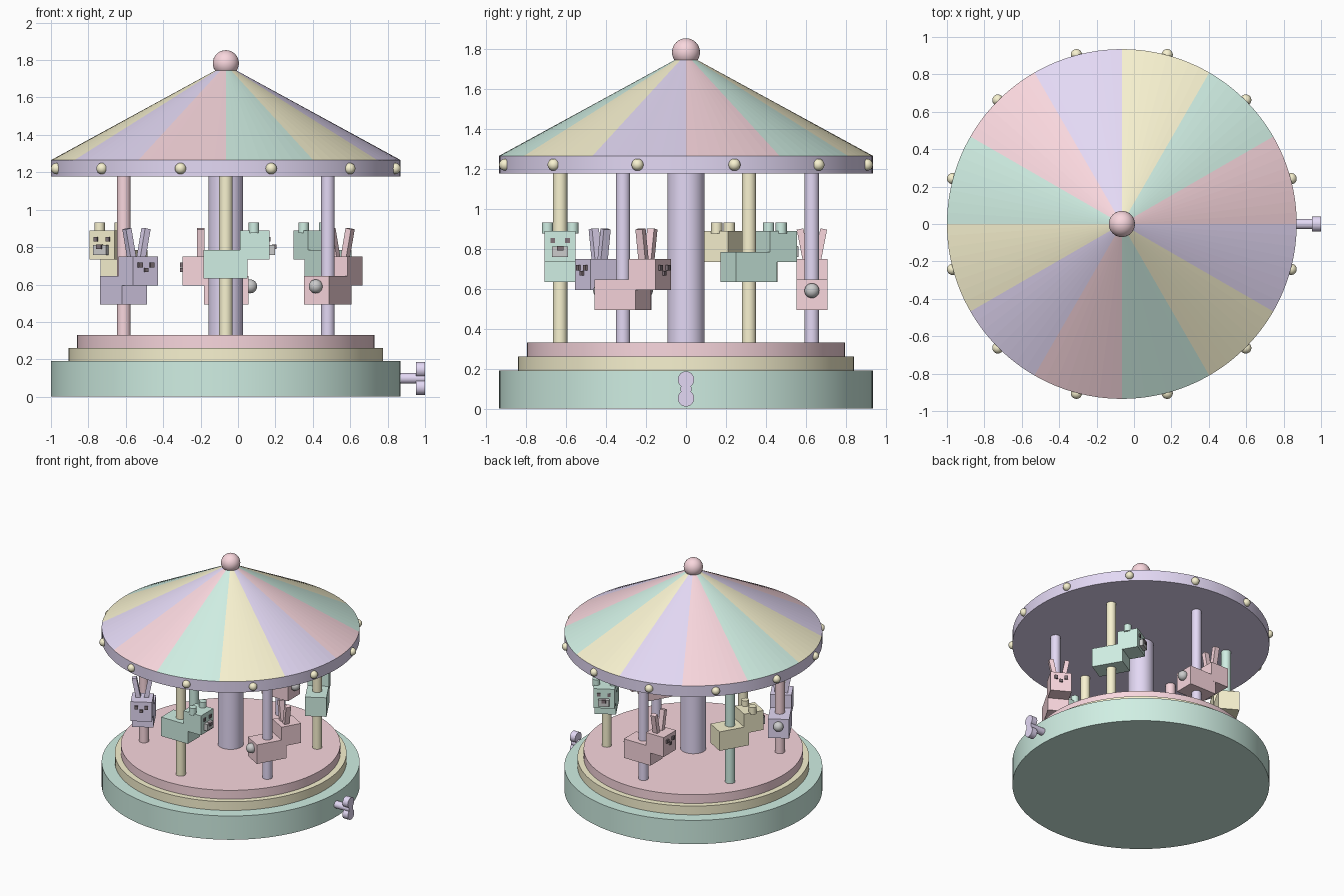
import bpy, bmesh
from math import radians, sin, cos, pi
from mathutils import Matrix

if "Cube" in bpy.data.objects:
    bpy.data.objects.remove(bpy.data.objects["Cube"])

CX = -0.065   # carousel axis (the winding key sticks out on +x)


def material(name, rgb):
    m = bpy.data.materials.new(name)
    m.diffuse_color = (*rgb, 1)
    m.use_nodes = True
    m.node_tree.nodes["Principled BSDF"].inputs["Base Color"].default_value = m.diffuse_color
    return m


PINK = material("pink", (0.95, 0.68, 0.73))
GREEN = material("green", (0.63, 0.86, 0.77))
YELLOW = material("yellow", (0.94, 0.89, 0.63))
PURPLE = material("purple", (0.77, 0.69, 0.91))
DARK = material("dark", (0.22, 0.17, 0.19))
WHITE = material("white", (0.95, 0.93, 0.92))
STRIPES = [PINK, GREEN, YELLOW, PURPLE]


def finish(name, mat, matrix):
    ob = bpy.context.object
    ob.name = name
    ob.data.transform(matrix)
    if mat:
        ob.data.materials.append(mat)
    return ob


def cylinder(name, r, z0, z1, mat, matrix=Matrix(), sides=64):
    bpy.ops.mesh.primitive_cylinder_add(vertices=sides, radius=r, depth=z1 - z0)
    ob = finish(name, mat, matrix @ Matrix.Translation((0, 0, (z0 + z1) / 2)))
    bpy.ops.object.shade_smooth_by_angle(angle=radians(30))
    return ob


def ball(name, r, mat, matrix):
    bpy.ops.mesh.primitive_uv_sphere_add(segments=32, ring_count=16, radius=r)
    ob = finish(name, mat, matrix)
    bpy.ops.object.shade_smooth()
    return ob


def box(name, centre, size, mat, matrix, tilt=0):
    bpy.ops.mesh.primitive_cube_add(size=1)
    return finish(name, mat, matrix @ Matrix.Translation(centre)
                  @ Matrix.Rotation(tilt, 4, 'X') @ Matrix.Diagonal((*size, 1)))


T = Matrix.Translation
AXIS = T((CX, 0, 0))

# Stepped base, central column and canopy rim
cylinder("base", 0.935, 0, 0.19, GREEN, AXIS, 128)
cylinder("middle_step", 0.84, 0.19, 0.26, YELLOW, AXIS, 128)
cylinder("platform", 0.795, 0.26, 0.33, PINK, AXIS, 128)
cylinder("centre_column", 0.093, 0.33, 1.20, PURPLE, AXIS)
cylinder("canopy_rim", 0.935, 1.177, 1.265, PURPLE, AXIS, 128)

# Striped cone roof: twelve wedges, eight thin faces each
bm = bmesh.new()
N = 96
apex = bm.verts.new((CX, 0, 1.775))
ring = [bm.verts.new((CX + 0.935 * cos(2 * pi * i / N), 0.935 * sin(2 * pi * i / N), 1.265))
        for i in range(N)]
for i in range(N):
    f = bm.faces.new((ring[i], ring[(i + 1) % N], apex))
    f.material_index = (i // 8) % 4
mesh = bpy.data.meshes.new("canopy_roof")
bm.to_mesh(mesh)
bm.free()
for m in STRIPES:
    mesh.materials.append(m)
bpy.context.collection.objects.link(bpy.data.objects.new("canopy_roof", mesh))

ball("roof_finial", 0.07, PINK, T((CX, 0, 1.783)))

# Lamps round the rim
for k in range(12):
    a = radians(15 + 30 * k)
    ball("lamp", 0.03, YELLOW, T((CX + 0.937 * cos(a), 0.937 * sin(a), 1.22)))

# Winding key
KEY = Matrix.Rotation(pi / 2, 4, 'Y')
cylinder("key_shaft", 0.028, 0.85, 1.0, PURPLE, T((0, 0, 0.098)) @ KEY, 32)
for z in (0.145, 0.051):
    cylinder("key_grip", 0.041, 0.953, 1.0, PURPLE, T((0, 0, z)) @ KEY, 32)


def animal(kind, low, mat, M):
    """Blocky rider facing local +x; low is the underside of the body."""
    box(kind + "_body", (-0.002, 0, low + 0.076), (0.236, 0.155, 0.152), mat, M)
    box(kind + "_head", (0.155, 0, low + 0.178), (0.156, 0.156, 0.155), mat, M)


def bear(mat, M):
    animal("bear", 0.632, mat, M)
    box("bear_muzzle", (0.242, 0, 0.785), (0.04, 0.08, 0.052), WHITE, M)
    box("bear_nose", (0.259, 0, 0.802), (0.022, 0.032, 0.024), DARK, M)
    for s in (-1, 1):
        cylinder("bear_ear", 0.028, 0.875, 0.932, mat, M @ T((0.15, s * 0.063, 0)), 24)
        box("bear_eye", (0.232, s * 0.037, 0.842), (0.016, 0.023, 0.025), DARK, M)


def rabbit(mat, M):
    animal("rabbit", 0.493, mat, M)
    box("rabbit_nose", (0.235, 0, 0.677), (0.02, 0.022, 0.022), DARK, M)
    ball("rabbit_tail", 0.037, None, M @ T((-0.13, 0, 0.59)))
    for s in (-1, 1):
        box("rabbit_ear", (0.135, s * 0.043, 0.815), (0.04, 0.034, 0.17), mat, M,
            -s * radians(11))
        box("rabbit_eye", (0.235, s * 0.036, 0.705), (0.02, 0.025, 0.027), DARK, M)


# Six riders on poles, bears and rabbits alternating, going anticlockwise
COLOURS = [GREEN, PINK, YELLOW, PURPLE]
for k in range(6):
    a = radians(30 + 60 * k)
    M = T((CX + 0.63 * cos(a), 0.63 * sin(a), 0)) @ Matrix.Rotation(a + pi / 2, 4, 'Z')
    cylinder("pole", 0.036, 0.33, 1.18, COLOURS[(k + 2) % 4], M, 32)
    (rabbit if k % 2 else bear)(COLOURS[k % 4], M)
